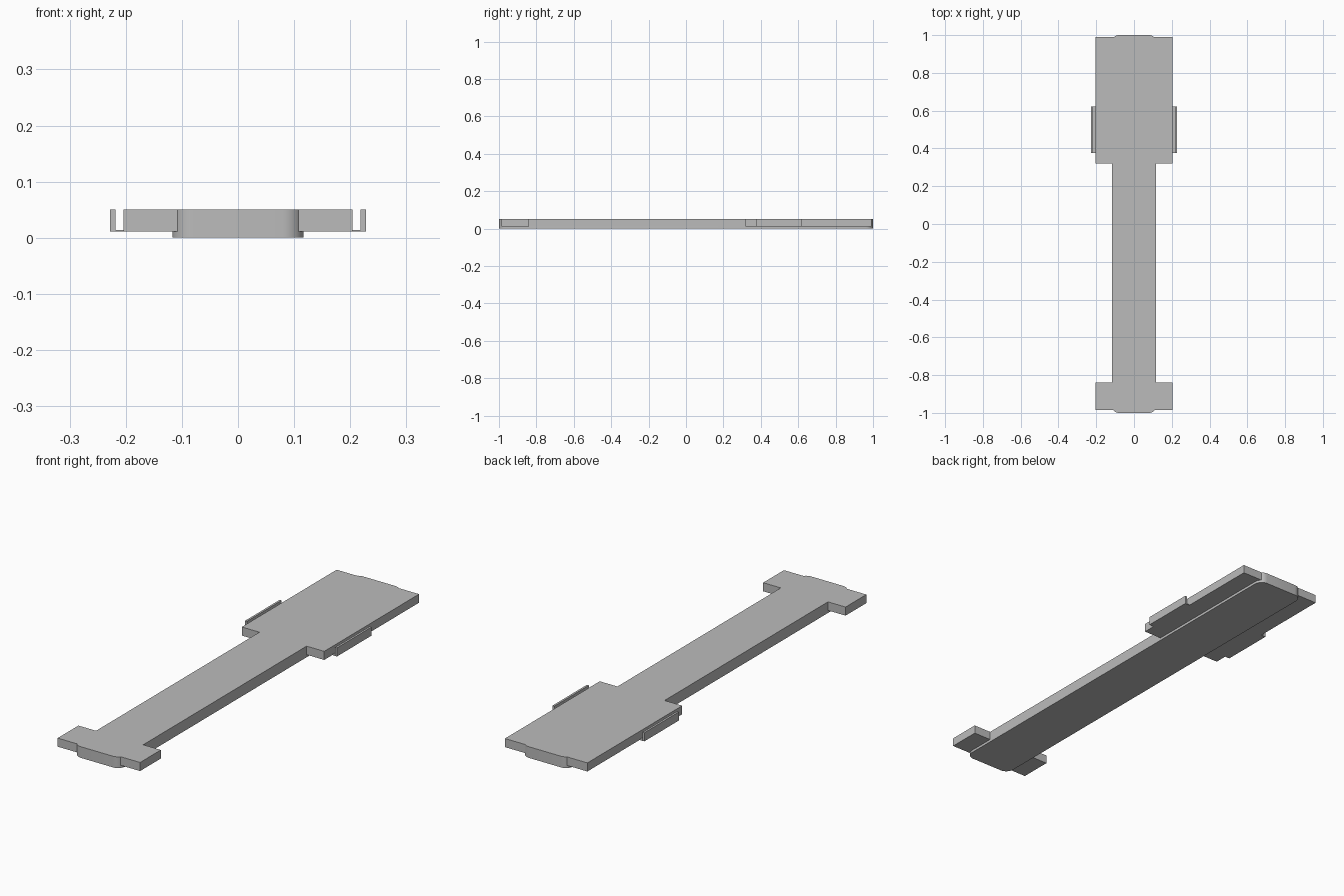
import bpy
import bmesh
import math

cube = bpy.data.objects.get("Cube")
if cube:
    bpy.data.objects.remove(cube, do_unlink=True)

GREY = (0.5, 0.5, 0.5, 1.0)
grey = bpy.data.materials.new("plain grey")
grey.use_nodes = True
grey.diffuse_color = GREY
grey.node_tree.nodes["Principled BSDF"].inputs["Base Color"].default_value = GREY

TOP = 0.05       # shared top height
LEDGE = 0.0115   # underside of the wide pads
PAD_X = 0.2045


def prism(name, outline, extrude):
    """Extrude a closed outline of 3D points along a vector."""
    bm = bmesh.new()
    face = bm.faces.new([bm.verts.new(p) for p in outline])
    ext = bmesh.ops.extrude_face_region(bm, geom=[face], use_keep_orig=True)
    moved = [g for g in ext["geom"] if isinstance(g, bmesh.types.BMVert)]
    bmesh.ops.translate(bm, verts=moved, vec=extrude)
    bmesh.ops.recalc_face_normals(bm, faces=bm.faces)
    mesh = bpy.data.meshes.new(name)
    bm.to_mesh(mesh)
    bm.free()
    mesh.materials.append(grey)
    obj = bpy.data.objects.new(name, mesh)
    bpy.context.collection.objects.link(obj)
    return obj


def pad(name, y0, y1):
    corners = [(-PAD_X, y0), (PAD_X, y0), (PAD_X, y1), (-PAD_X, y1)]
    return prism(name, [(x, y, LEDGE) for x, y in corners], (0, 0, TOP - LEDGE))


# Long central bar with rounded corners
HALF_X, RADIUS, STEPS = 0.117, 0.038, 8
outline = []
for quarter, (sx, sy) in enumerate([(1, 1), (-1, 1), (-1, -1), (1, -1)]):
    for i in range(STEPS + 1):
        a = math.pi / 2 * (quarter + i / STEPS)
        outline.append((sx * (HALF_X - RADIUS) + RADIUS * math.cos(a),
                        sy * (1 - RADIUS) + RADIUS * math.sin(a), 0))
body = prism("long_bar_body", outline, (0, 0, TOP))

# Wide pads at both ends, fused into the bar
for helper in (pad("rear_pad", 0.319, 0.991), pad("front_pad", -0.986, -0.839)):
    helper.hide_render = True
    mod = body.modifiers.new("fuse", "BOOLEAN")
    mod.operation = "UNION"
    mod.solver = "EXACT"
    mod.object = helper
    bpy.context.view_layer.objects.active = body
    bpy.ops.object.modifier_apply(modifier=mod.name)
    bpy.data.objects.remove(helper, do_unlink=True)

# Smooth rounded corners, crisp edges elsewhere
bpy.ops.object.select_all(action="DESELECT")
body.select_set(True)
bpy.ops.object.shade_smooth_by_angle(angle=math.radians(30))

# L-shaped side clips: thin floor and upright lip
FLOOR, LIP_IN, LIP_OUT = 0.014, 0.2185, 0.228
profile = [(PAD_X, LEDGE), (LIP_OUT, LEDGE), (LIP_OUT, TOP),
           (LIP_IN, TOP), (LIP_IN, FLOOR), (PAD_X, FLOOR)]
for side, name in ((1, "left_clip"), (-1, "right_clip")):
    prism(name, [(side * x, 0.376, z) for x, z in profile], (0, 0.245, 0))
